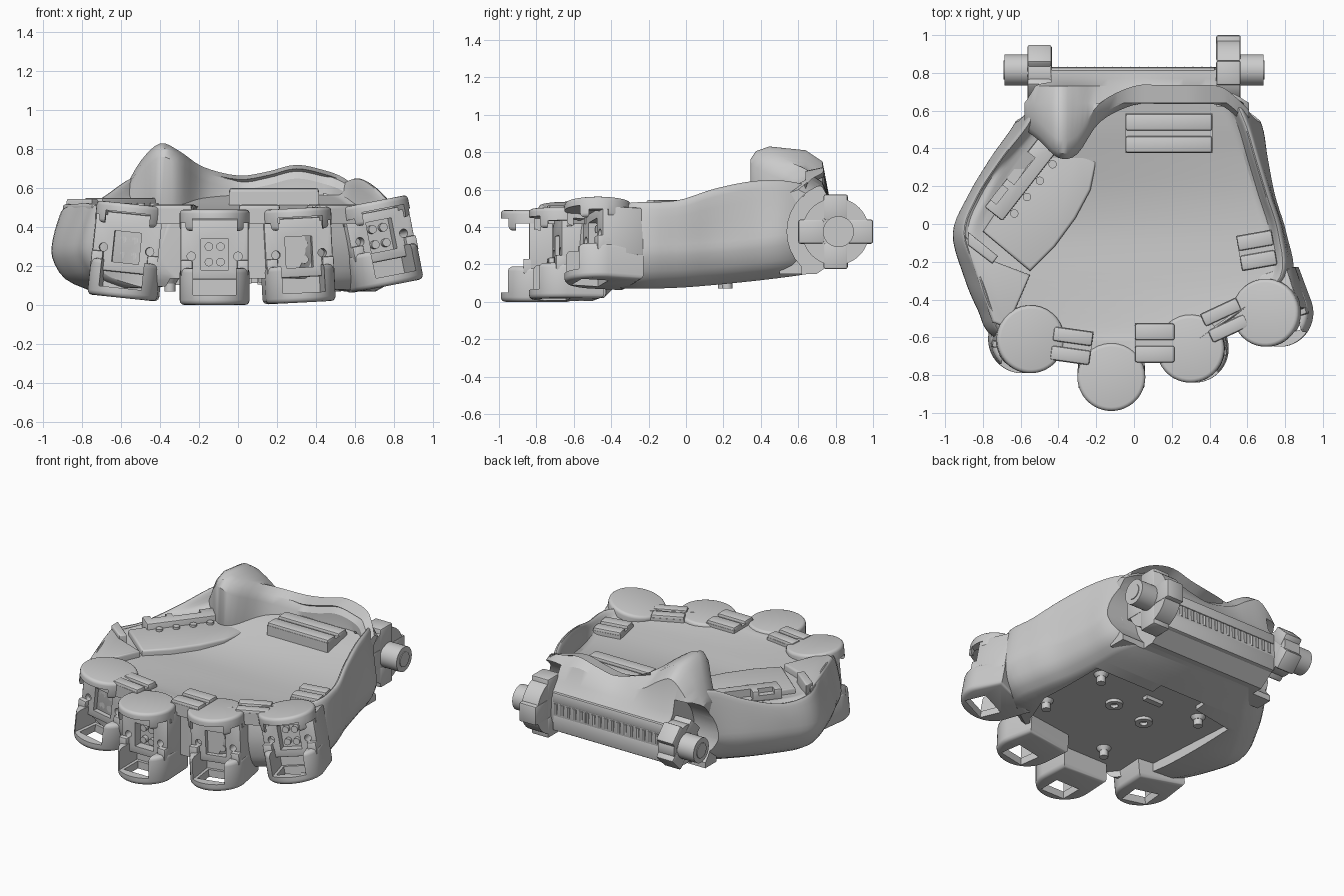
import bpy, bmesh
from math import radians, pi, sin, cos
from mathutils import Matrix, Vector

if "Cube" in bpy.data.objects:
    bpy.data.objects.remove(bpy.data.objects["Cube"])


def finish(name, bm, mat=None):
    bmesh.ops.recalc_face_normals(bm, faces=bm.faces)
    me = bpy.data.meshes.new(name)
    bm.to_mesh(me)
    bm.free()
    if mat is not None:
        me.transform(mat)
    ob = bpy.data.objects.new(name, me)
    bpy.context.collection.objects.link(ob)
    return ob


def box(name, lo, hi, mat=None, bevel=0.0):
    bm = bmesh.new()
    bmesh.ops.create_cube(bm, size=1)
    for v in bm.verts:
        v.co = [lo[i] + (v.co[i] + 0.5) * (hi[i] - lo[i]) for i in range(3)]
    if bevel:
        bmesh.ops.bevel(bm, geom=bm.edges[:], offset=bevel, segments=2, affect='EDGES', profile=0.5)
    return finish(name, bm, mat)


def cyl(name, c, r, h, axis='Z', mat=None, r2=None, seg=32):
    bm = bmesh.new()
    bmesh.ops.create_cone(bm, cap_ends=True, segments=seg, radius1=r, radius2=r if r2 is None else r2, depth=h)
    rot = {'X': Matrix.Rotation(pi / 2, 4, 'Y'), 'Y': Matrix.Rotation(pi / 2, 4, 'X'), 'Z': Matrix()}[axis]
    m = Matrix.Translation(c) @ rot
    return finish(name, bm, m if mat is None else mat @ m)


def prism(name, pts, z0, z1, mat=None, bevel=0.0):
    bm = bmesh.new()
    f = bm.faces.new([bm.verts.new((x, y, z0)) for x, y in pts])
    ext = bmesh.ops.extrude_face_region(bm, geom=[f])['geom']
    bmesh.ops.translate(bm, verts=[g for g in ext if isinstance(g, bmesh.types.BMVert)], vec=(0, 0, z1 - z0))
    if bevel:
        es = [e for e in bm.edges if abs(e.verts[0].co.z - e.verts[1].co.z) < 1e-6]
        bmesh.ops.bevel(bm, geom=es, offset=bevel, segments=3, affect='EDGES', profile=0.5)
    return finish(name, bm, mat)


def cut(ob, *cutters):
    for c in cutters:
        m = ob.modifiers.new("cut", 'BOOLEAN')
        m.object, m.operation, m.solver = c, 'DIFFERENCE', 'EXACT'
    bpy.context.view_layer.update()
    ev = ob.evaluated_get(bpy.context.evaluated_depsgraph_get())
    me = bpy.data.meshes.new_from_object(ev)
    ob.modifiers.clear()
    ob.data = me
    for c in cutters:
        bpy.data.objects.remove(c)
    return ob


def spline(a, b, c, d, t):
    return 0.5 * (2 * b + (c - a) * t + (2 * a - 5 * b + 4 * c - d) * t * t + (3 * b - a - 3 * c + d) * t ** 3)


def dense(rows, n):
    out = []
    rows = [Vector(r) for r in rows]
    for i in range(len(rows) - 1):
        q = [rows[max(0, min(len(rows) - 1, i + k))] for k in (-1, 0, 1, 2)]
        out += [spline(*q, j / n) for j in range(n)]
    return out + [rows[-1]]


def loft(name, rings):
    bm = bmesh.new()
    vs = [[bm.verts.new(p) for p in r] for r in rings]
    n = len(vs[0])
    for a, b in zip(vs, vs[1:]):
        for i in range(n):
            bm.faces.new((a[i], a[(i + 1) % n], b[(i + 1) % n], b[i]))
    bm.faces.new(vs[0])
    bm.faces.new(vs[-1])
    return finish(name, bm)


# Palm shell: y, left x, right x, bottom, left rim x/z, floor z, right rim x/z
stations = [(-.70, -.42, .30, .10, -.36, .48, .475, .24, .48),
            (-.60, -.74, .42, .09, -.68, .50, .475, .36, .50),
            (-.45, -.83, .66, .08, -.76, .52, .475, .58, .51),
            (-.28, -.90, .84, .07, -.82, .52, .475, .78, .53),
            (-.05, -.96, .81, .075, -.90, .49, .47, .77, .54),
            (.15, -.88, .75, .09, -.83, .48, .48, .71, .60),
            (.35, -.76, .71, .11, -.70, .55, .51, .65, .64),
            (.52, -.64, .68, .13, -.57, .64, .545, .60, .645),
            (.66, -.57, .61, .15, -.50, .66, .57, .54, .62)]


def palm_ring(s):
    y, xl, xr, zb, lx, lz, fl, rx, rz = s
    left = [(xl + .20, zb), (xl + .07, zb + .06), (xl + .005, zb + .17), (xl + .01, zb + .27),
            (lx - .02, lz - .04), (lx, lz), (lx + .02, lz - .01), (lx + .05, fl + .01), (lx + .10, fl)]
    right = [(rx - .10, fl), (rx - .05, fl + .01), (rx - .02, rz - .01), (rx, rz), (rx + .02, rz - .04),
             (xr - .01, zb + .27), (xr - .005, zb + .17), (xr - .05, zb + .06), (xr - .14, zb)]
    arc = dense(left, 3) + dense(right, 3)
    return [(x, y, z) for x, z in arc]


palm = loft("palm_shell", [palm_ring(s) for s in dense(stations, 5)])

# Back wall: x, inner y, top z
wall = [(-.58, .50, .60), (-.50, .44, .74), (-.40, .35, .83), (-.30, .37, .79), (-.18, .54, .71), (0, .63, .665),
        (.15, .635, .685), (.30, .635, .72), (.45, .63, .69), (.54, .57, .655), (.61, .50, .60)]


def wall_ring(s):
    x, yi, t = s
    return [(x, yi, .42), (x, yi, t - .07), (x, yi + .03, t - .025), (x, yi + .1, t), (x, .64, t - .02),
            (x, .73, t - .08), (x, .77, .54), (x, .82, .47), (x, .83, .30), (x, .80, .22), (x, .70, .15), (x, .5, .15)]


back = loft("back_wall", [wall_ring(s) for s in dense(wall, 4)])
for ob in (palm, back):
    cut(ob, *[cyl("wrist_cutter", (s * .62, .8, .375), .26, .36, 'X') for s in (-1, 1)],
        *[box("corner_cutter", (s * .62 - .18, .62, 0), (s * .62 + .18, 1, .45)) for s in (-1, 1)])

# Toothed strip along the wrist
box("wrist_bar", (-.44, .76, .22), (.43, .83, .33), bevel=.01)
box("wrist_bar_upper", (-.44, .76, .41), (.43, .83, .48), bevel=.01)
for i in range(18):
    cyl("strip_tooth", (-.40 + i * .0475, .815, .37), .018, .07, 'Z', seg=10)

# Wrist joint rotors with lugs and hub
for s, spin, reach in ((1, 0, .2), (-1, pi / 4, .15)):
    m = Matrix.Translation((s * .5, .8, .375)) @ Matrix.Rotation(spin, 4, 'X')
    cyl("wrist_rotor", (0, 0, 0), reach - .02, .12, 'X', m, seg=48)
    for k in range(4):
        mk = m @ Matrix.Rotation(k * pi / 2, 4, 'X')
        box("rotor_lug", (-.065, -.065, .06), (.065, .065, reach), mk, .012)
    cyl("wrist_hub", (s * .62, .815, .375), .083, .13, 'X')
    cyl("hub_cap", (s * .68, .815, .375), .05, .02, 'X', seg=24)

# Finger sockets: position, roll, yaw, cap top
fingers = [((-.57, -.61, .285), 6, -6, .235), ((-.12, -.81, .25), 0, 0, .24),
           ((.31, -.66, .262), -3, 8, .235), ((.73, -.47, .345), -11, 18, .19)]
half = [(.18 * cos(a), .18 * sin(a)) for a in [pi + pi * i / 24 for i in range(25)]]
cup = half + [(.17, .20), (-.17, .20)]
cap = half + [(.18 * cos(a), .18 * sin(a)) for a in [pi * i / 16 for i in range(1, 16)]]
for pos, roll, yaw, top in fingers:
    m = Matrix.Translation(pos) @ Matrix.Rotation(radians(roll), 4, 'Y') @ Matrix.Rotation(radians(yaw), 4, 'Z')
    cut(palm, box("c", (-.17, -.4, -.4), (.17, .0, .4), m))
    cut(prism("socket_cap", cap, top - .11, top, m, .02),
        box("c", (-.115, -.3, .0), (.115, .03, top - .045), m),
        box("c", (-.3, -.10, .0), (.3, .0, top - .07), m))
    cut(prism("socket_cup", cup, -.25, -.06, m, .025),
        box("c", (-.11, -.3, -.20), (.11, .05, 0), m), box("c", (-.09, -.12, -.4), (.09, .03, 0), m))
    cut(box("socket_core", (-.175, -.03, -.12), (.175, .2, top - .05), m, .01),
        box("c", (-.07, -.1, -.07), (.07, .03, .09), m),
        *[cyl("c", (sx * .12, 0, .0), .022, .2, 'Y', m, seg=16) for sx in (-1, 1)])
    for sx in (-1, 1):
        box("socket_cheek", (sx * .145 - .03, -.06, -.1), (sx * .145 + .03, .02, -.02), m, .008)
        for sz in (-.03, .05):
            cyl("socket_screw", (sx * .03, .02, sz), .022, .04, 'Y', m, seg=12)

# Grip pads with two ridges
for x, y, z, rot, w, d in [(.185, .48, .56, 0, .46, .21), (-.33, -.645, .475, -8, .21, .18), (.11, -.63, .475, 0, .21, .21),
                           (.48, -.51, .475, 25, .21, .17), (.65, -.14, .475, 10, .19, .19)]:
    m = Matrix.Translation((x, y, z)) @ Matrix.Rotation(radians(rot), 4, 'Z')
    box("pad_base", (-w / 2, -d / 2, -.06), (w / 2, d / 2, .02), m)
    for s in (-1, 1):
        box("pad_ridge", (-w / 2, s * d * .28 - d * .21, -.02), (w / 2, s * d * .28 + d * .21, .04), m, .012)

# Thumb mount: saddle, motor block, front cover and fin
saddle = [(-.45, .48), (-.30, .38), (-.20, .33), (-.23, .18), (-.31, .03), (-.42, -.12), (-.55, -.25), (-.80, -.04)]
prism("thumb_saddle", saddle, .38, .51, bevel=.015)
tm = Matrix.Translation((-.59, .25, .50)) @ Matrix.Rotation(radians(52), 4, 'Z')
cut(box("thumb_block", (-.25, -.06, -.1), (.27, .06, .05), tm, .01),
    box("c", (-.06, .01, 0), (.12, .1, .1), tm), box("c", (-.2, .02, .02), (-.1, .1, .1), tm))
for i in range(4):
    cyl("thumb_pin", (-.18 + i * .11, -.085, -.01), .022, .07, 'Z', tm, seg=14)
prism("thumb_cover", [(-.90, -.06), (-.76, -.19), (-.55, -.27), (-.67, -.55), (-.75, -.52), (-.84, -.26)], .40, .52, bevel=.015)
prism("thumb_fin", [(-.88, -.04), (-.72, -.17), (-.75, -.21), (-.88, -.11)], .40, .545, bevel=.01)

# Recessed underside plate with bosses, slot and pegs
plate = [(-.5, -.5), (-.3, -.75), (.25, -.75), (.5, -.4), (.6, -.15), (.55, .3), (.1, .3), (.1, .38),
         (-.25, .38), (-.25, .3), (-.55, .25)]
cut(palm, prism("c", plate, -.1, .135))
for x, y in ((.16, .0), (-.12, -.05)):
    cut(cyl("base_boss", (x, y, .13), .055, .03, 'Z'), cyl("c", (x, y, .12), .025, .04, 'Z'))
box("base_slot", (-.06, .17, .11), (.07, .21, .14))
for x, y in ((-.35, .2), (.45, .22), (-.15, -.47), (.5, -.25)):
    cyl("base_peg", (x, y, .105), .028, .07, 'Z', seg=20)
    cyl("peg_collar", (x, y, .125), .03, .03, 'Z', r2=.05, seg=20)

# Smooth curved faces, keep edges sharp
bpy.ops.object.select_all(action='DESELECT')
for ob in bpy.context.scene.objects:
    ob.select_set(True)
bpy.context.view_layer.objects.active = palm
bpy.ops.object.shade_smooth_by_angle(angle=radians(32))
